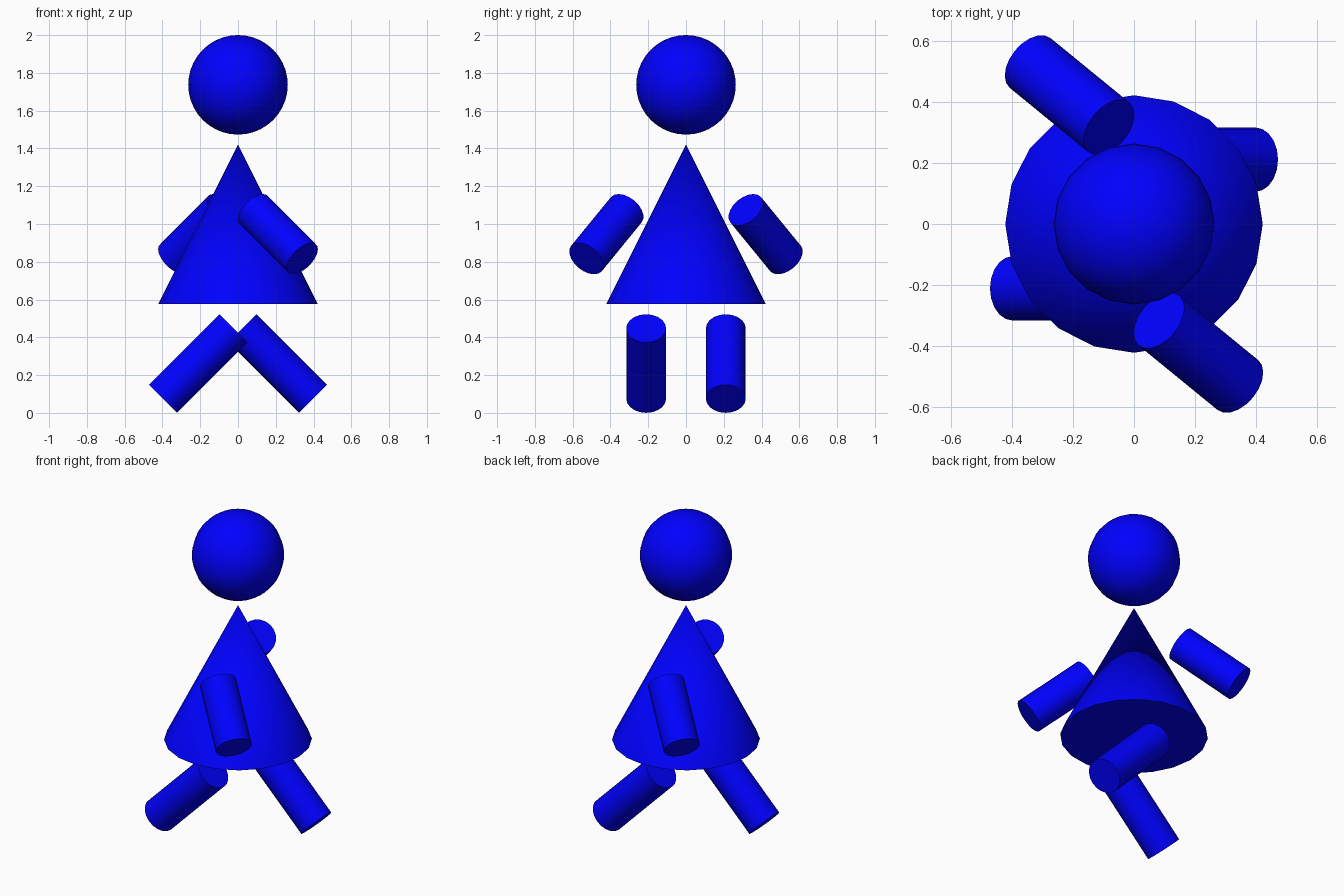
import bpy
from math import radians
from mathutils import Vector

if "Cube" in bpy.data.objects:
    bpy.data.objects.remove(bpy.data.objects["Cube"])

SIDES = 20
U = 0.2108            # base module of the figure
MID = 0.999           # height of the body centre

blue = bpy.data.materials.new("blue")
blue.diffuse_color = (0.0, 0.0, 1.0, 1.0)
blue.use_nodes = True
blue.node_tree.nodes["Principled BSDF"].inputs["Base Color"].default_value = blue.diffuse_color


def finish(name):
    obj = bpy.context.object
    obj.name = name
    obj.data.materials.append(blue)
    bpy.ops.object.shade_smooth_by_angle(angle=radians(35))
    return obj


def limb(name, centre, axis, length):
    # closed cylinder whose long direction follows the given axis
    bpy.ops.mesh.primitive_cylinder_add(
        vertices=SIDES, radius=0.5 * U, depth=length, location=centre,
        rotation=Vector(axis).to_track_quat('Z', 'Y').to_euler())
    finish(name)


# head
bpy.ops.mesh.primitive_uv_sphere_add(
    segments=SIDES, ring_count=20, radius=1.25 * U, location=(0, 0, MID + 3.5 * U))
finish("head")

# cone body
bpy.ops.mesh.primitive_cone_add(
    vertices=SIDES, radius1=2 * U, radius2=0, depth=4 * U, location=(0, 0, MID))
finish("body")

# arms and legs: the back side is the front side turned half a circle
for side, s in (("front", 1), ("back", -1)):
    limb(side + "_arm", (s * U, -2 * s * U, MID - 0.25 * U),
         (-0.612 * s, 0.5 * s, 0.612), 2 * U)
    limb(side + "_leg", (-s * U, -s * U, MID - 3.5 * U),
         (s, 0, 1), 2.5 * U)
